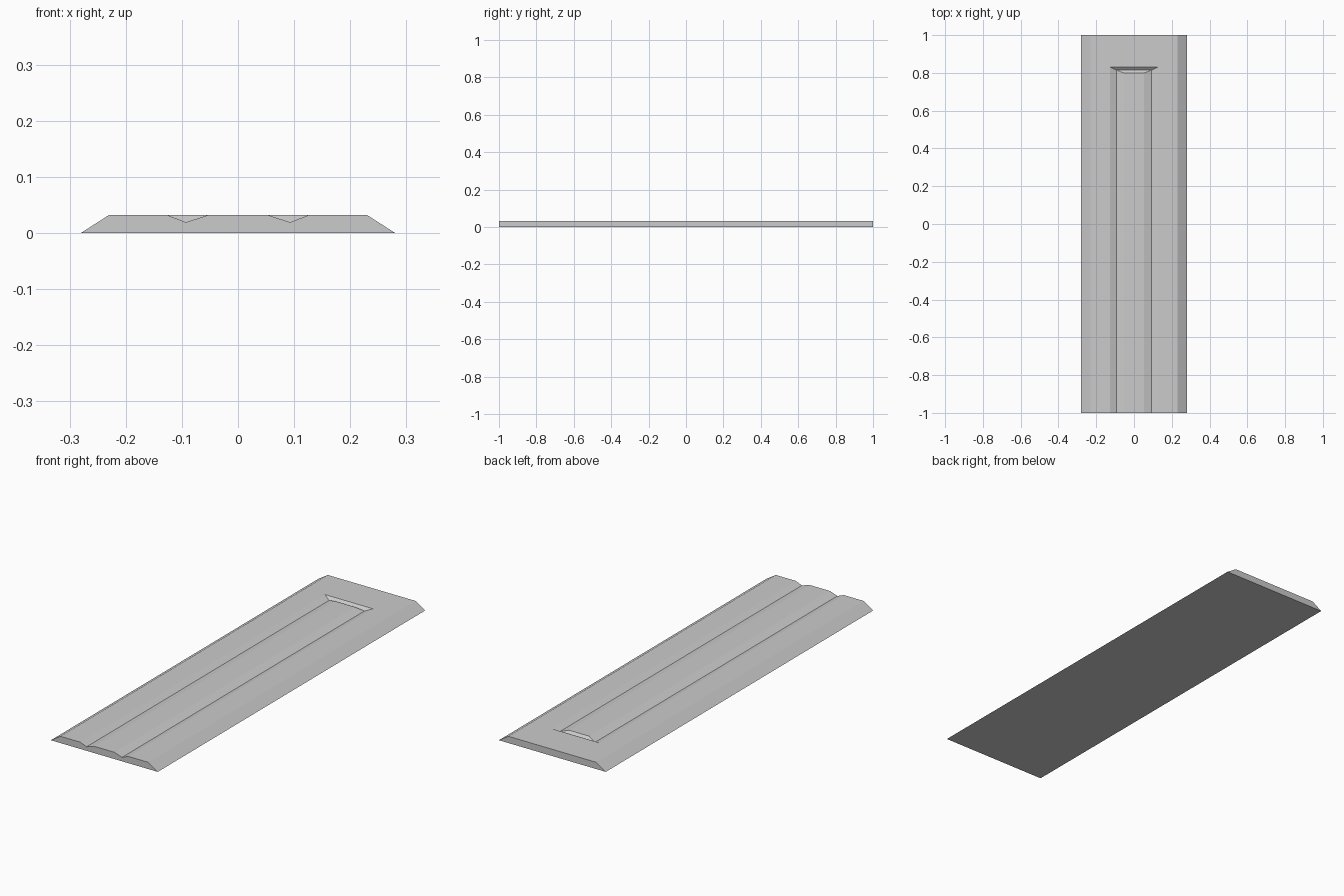
import bpy, bmesh

if "Cube" in bpy.data.objects:
    bpy.data.objects.remove(bpy.data.objects["Cube"])

# Nested U-shaped outlines: (half width, far-end y, height), open at the front
RINGS = [
    (0.28, 1.0, 0.0),       # base
    (0.23, 1.0, 0.032),     # top of the bevelled sides
    (0.126, 0.83, 0.032),   # groove outer lip
    (0.093, 0.814, 0.019),  # groove bottom
    (0.053, 0.80, 0.032),   # groove inner lip
]
FRONT = -1.0

bm = bmesh.new()
loops = []
for w, y, z in RINGS:
    path = [(-w, FRONT), (-w, y), (w, y), (w, FRONT)]
    loops.append([bm.verts.new((px, py, z)) for px, py in path])

# Sides, top and groove walls between neighbouring outlines
for a, b in zip(loops, loops[1:]):
    for i in range(3):
        bm.faces.new((a[i], a[i + 1], b[i + 1], b[i]))

# Raised centre, underside and front end
bm.faces.new(loops[-1])
bm.faces.new(loops[0][::-1])
bm.faces.new([l[0] for l in loops] + [l[3] for l in reversed(loops)])
bmesh.ops.recalc_face_normals(bm, faces=bm.faces)

mesh = bpy.data.meshes.new("grooved_panel")
bm.to_mesh(mesh)
bm.free()
panel = bpy.data.objects.new("grooved_panel", mesh)
bpy.context.collection.objects.link(panel)
